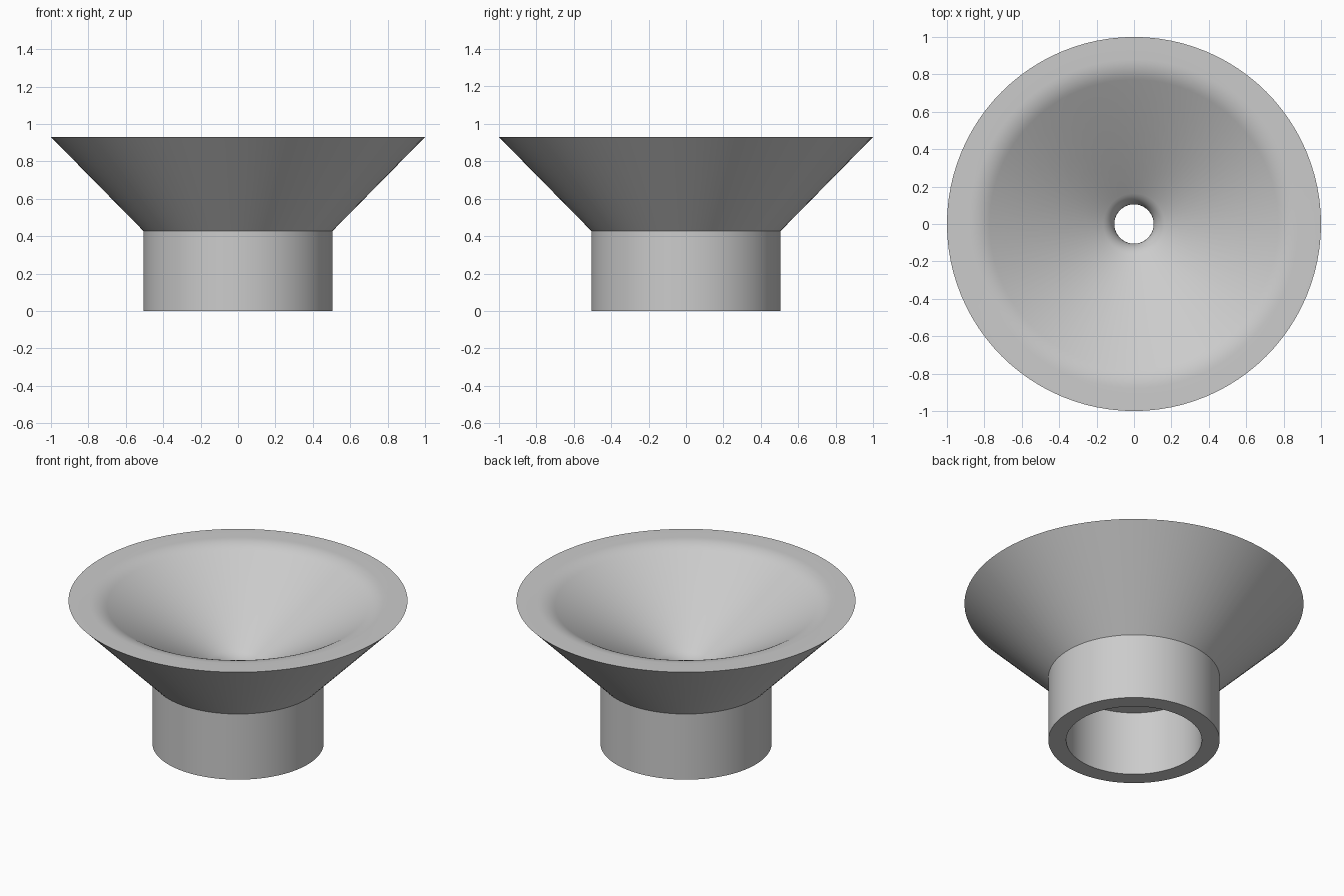
import bpy
import bmesh
from math import sin, cos, radians, tan

SEGMENTS = 96
TOP, NECK_TOP = 0.93, 0.427      # heights of the rim and the neck
RIM_R, NECK_R, BORE_R, HOLE_R = 1.0, 0.505, 0.40, 0.105
SLOPE = 31                       # tilt of the dish wall in degrees
LIP, THROAT = 0.21, 0.12         # rounding radii at the rim and the hole

cube = bpy.data.objects.get("Cube")
if cube:
    bpy.data.objects.remove(cube, do_unlink=True)

grey = bpy.data.materials.new("light_grey")
grey.use_nodes = True
colour = (0.6, 0.6, 0.6, 1)
grey.diffuse_color = colour
grey.node_tree.nodes["Principled BSDF"].inputs["Base Color"].default_value = colour


def arc(cx, cz, radius, start, end, steps):
    """Points (r, z) on an arc whose surface tilts from start to end degrees."""
    points = []
    for i in range(steps + 1):
        a = radians(start + (end - start) * i / steps)
        points.append((cx - radius * sin(a), cz + radius * cos(a)))
    return points


def lathe(name, profile, material):
    """Turn a closed (r, z) profile around the z axis."""
    bm = bmesh.new()
    verts = [bm.verts.new((r, 0, z)) for r, z in profile]
    edges = [bm.edges.new((v, verts[(i + 1) % len(verts)])) for i, v in enumerate(verts)]
    bmesh.ops.spin(bm, geom=verts + edges, cent=(0, 0, 0), axis=(0, 0, 1),
                   angle=radians(360), steps=SEGMENTS)
    bmesh.ops.remove_doubles(bm, verts=bm.verts, dist=0.0001)
    bmesh.ops.recalc_face_normals(bm, faces=bm.faces)
    mesh = bpy.data.meshes.new(name)
    bm.to_mesh(mesh)
    bm.free()
    mesh.materials.append(material)
    obj = bpy.data.objects.new(name, mesh)
    bpy.context.collection.objects.link(obj)
    bpy.ops.object.select_all(action="DESELECT")
    obj.select_set(True)
    bpy.context.view_layer.objects.active = obj
    bpy.ops.object.shade_smooth_by_angle(angle=radians(35))
    return obj


# Outer wall: neck, then the flared cup up to its sharp rim
outside = [(BORE_R, 0), (NECK_R, 0), (NECK_R, NECK_TOP), (RIM_R, TOP)]

# Dish: rounded lip, straight cone, rounded throat running into the hole
lip = arc(0.88, TOP - LIP, LIP, 0, SLOPE, 6)
throat_r = HOLE_R + THROAT * (1 - sin(radians(SLOPE)))
lip_r, lip_z = lip[-1]
throat_z = lip_z - (lip_r - throat_r) * tan(radians(SLOPE))
throat = arc(HOLE_R + THROAT, throat_z - THROAT * cos(radians(SLOPE)),
             THROAT, SLOPE, 90, 8)

# Underside: flat ceiling of the wide bore in the neck
ceiling = [(HOLE_R, NECK_TOP - 0.01), (BORE_R, NECK_TOP - 0.01)]

lathe("funnel_cup_with_neck", outside + lip + throat + ceiling, grey)
